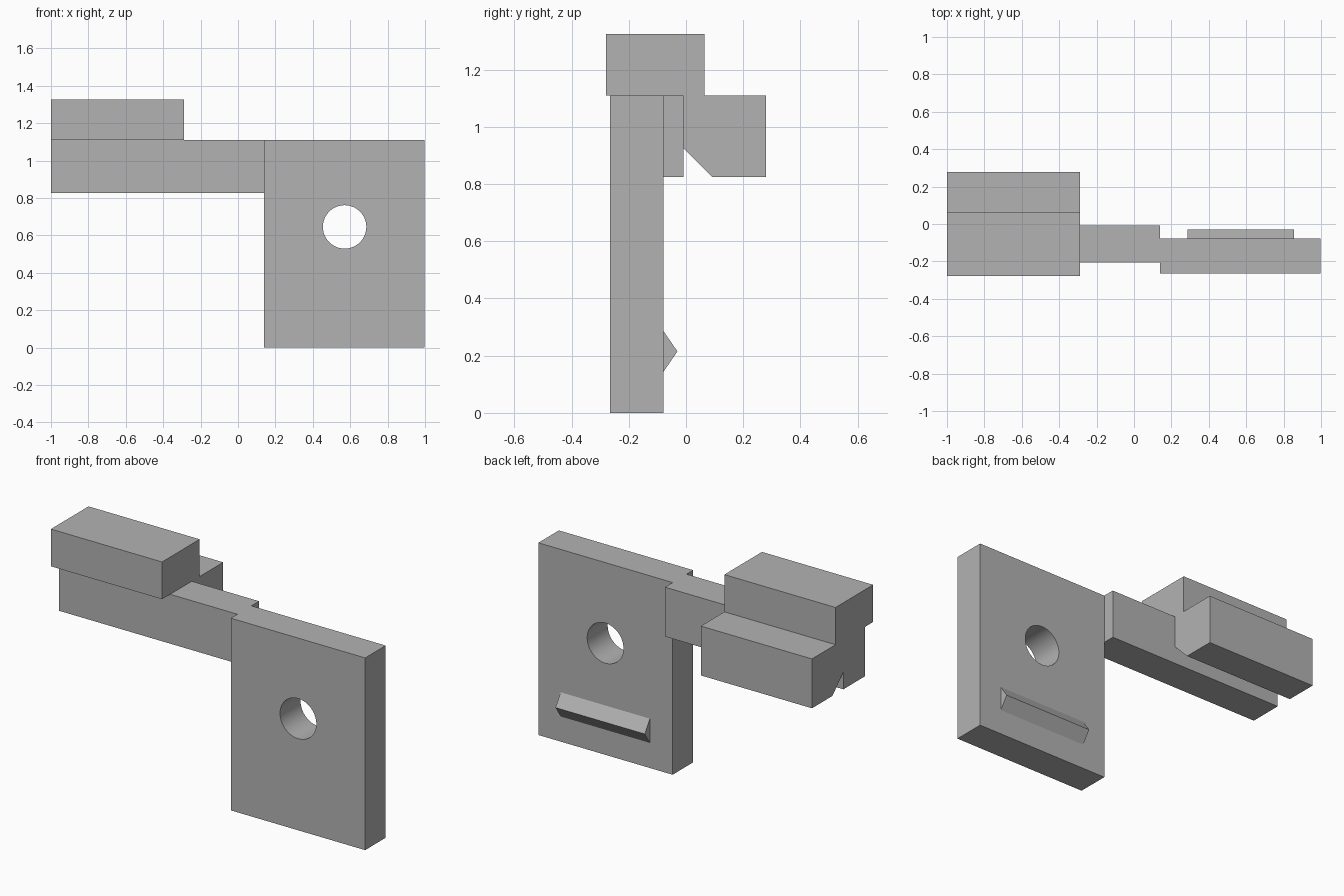
import bpy
import bmesh
import math

cube = bpy.data.objects.get("Cube")
if cube:
    bpy.data.objects.remove(cube, do_unlink=True)

grey = bpy.data.materials.new("plain grey")
grey.use_nodes = True
colour = (0.45, 0.45, 0.45, 1)
grey.diffuse_color = colour
grey.node_tree.nodes["Principled BSDF"].inputs["Base Color"].default_value = colour


def prism(name, profile, x0, x1):
    """Extrude a (y, z) profile along x."""
    bm = bmesh.new()
    face = bm.faces.new([bm.verts.new((x0, y, z)) for y, z in profile])
    ext = bmesh.ops.extrude_face_region(bm, geom=[face])
    moved = [v for v in ext["geom"] if isinstance(v, bmesh.types.BMVert)]
    bmesh.ops.translate(bm, verts=moved, vec=(x1 - x0, 0, 0))
    bmesh.ops.recalc_face_normals(bm, faces=bm.faces)
    mesh = bpy.data.meshes.new(name)
    bm.to_mesh(mesh)
    bm.free()
    mesh.materials.append(grey)
    obj = bpy.data.objects.new(name, mesh)
    bpy.context.collection.objects.link(obj)
    return obj


def rect(y0, y1, z0, z1):
    return [(y0, z0), (y1, z0), (y1, z1), (y0, z1)]


ARM_FRONT, ARM_BACK = -0.205, -0.008
LOW, TOP = 0.825, 1.11
JAW_X, PLATE_X = -0.29, 0.14
PLATE_BACK = -0.078

# Mounting plate with a round through hole
plate = prism("mounting_plate", rect(-0.265, PLATE_BACK, 0, TOP), PLATE_X, 0.998)
bpy.ops.mesh.primitive_cylinder_add(vertices=64, radius=0.116, depth=1,
                                    location=(0.57, -0.17, 0.645),
                                    rotation=(math.pi / 2, 0, 0))
cutter = bpy.context.object
cutter.name = "hole_cutter"
cutter.data.materials.append(grey)
cutter.hide_render = True
cut = plate.modifiers.new("hole", "BOOLEAN")
cut.operation = "DIFFERENCE"
cut.solver = "EXACT"
cut.object = cutter
bpy.ops.object.select_all(action="DESELECT")
bpy.context.view_layer.objects.active = plate
plate.select_set(True)
bpy.ops.object.modifier_apply(modifier=cut.name)
bpy.data.objects.remove(cutter, do_unlink=True)
bpy.ops.object.shade_smooth_by_angle(angle=math.radians(30))

# Wedge ridge on the back of the plate
prism("back_ridge", [(PLATE_BACK, 0.145), (-0.03, 0.215), (PLATE_BACK, 0.285)],
      0.285, 0.855)

# Connecting arm
prism("arm", rect(ARM_FRONT, ARM_BACK, LOW, TOP), JAW_X, PLATE_X)

# Stepped head: arm section, chamfered rear block and overhanging cap
prism("stepped_head", [
    (ARM_FRONT, LOW), (ARM_BACK, LOW), (ARM_BACK, 0.925), (0.092, LOW),
    (0.279, LOW), (0.279, TOP), (0.064, TOP), (0.064, 1.325),
    (-0.279, 1.325), (-0.279, TOP), (ARM_FRONT, TOP),
], -1, JAW_X)
